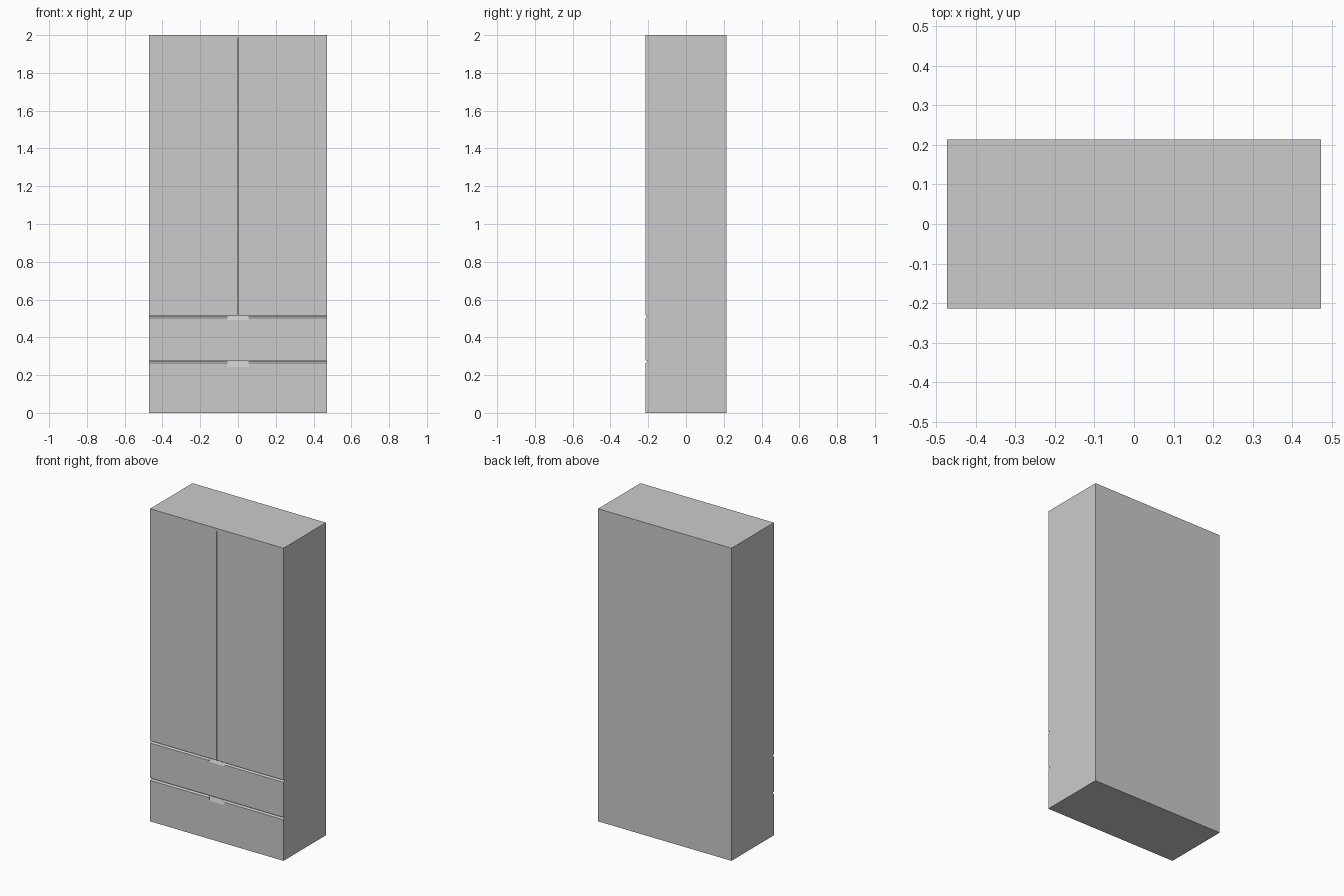
import bpy, bmesh

if "Cube" in bpy.data.objects:
    bpy.data.objects.remove(bpy.data.objects["Cube"])

W, D, H = 0.472, 0.214, 2.0      # half width, half depth, height
FRONT, BACK = -D, -D + 0.011     # front panel thickness range in y


def finish(name, bm):
    bmesh.ops.recalc_face_normals(bm, faces=bm.faces)
    mesh = bpy.data.meshes.new(name)
    bm.to_mesh(mesh)
    bm.free()
    obj = bpy.data.objects.new(name, mesh)
    bpy.context.collection.objects.link(obj)
    return obj


def loft(name, stations):
    """Skin a list of (x, yz profile) sections and cap both ends."""
    bm = bmesh.new()
    rings = [[bm.verts.new((x, y, z)) for y, z in prof] for x, prof in stations]
    for a, b in zip(rings, rings[1:]):
        for i in range(len(a)):
            j = (i + 1) % len(a)
            bm.faces.new((a[i], a[j], b[j], b[i]))
    bm.faces.new(rings[0])
    bm.faces.new(rings[-1])
    bmesh.ops.remove_doubles(bm, verts=bm.verts, dist=1e-5)
    return finish(name, bm)


# Cabinet body with a thin top lip that covers the doors
body = [(D, 0), (BACK, 0), (BACK, 1.985), (FRONT, 1.985), (FRONT, H), (D, H)]
loft("cabinet_body", [(-W, body), (W, body)])

# Pair of tall doors with a narrow seam between them
door = [(BACK, 0.516), (FRONT, 0.516), (FRONT, 1.985), (BACK, 1.985)]
for side, name in ((-1, "left_door"), (1, "right_door")):
    loft(name, [(side * 0.0015, door), (side * W, door)])


# Drawer fronts: chamfered top edge with a deeper finger pull in the middle
def drawer_front(name, z0, z1, pull):
    def profile(drop):
        return [(BACK, z0), (FRONT, z0), (FRONT, z1 - drop),
                (FRONT + 0.008, z1), (BACK, z1)]
    edge, scoop, half = profile(0.009), profile(pull), 0.055
    loft(name, [(-W, edge), (-half, edge), (-half, scoop),
                (half, scoop), (half, edge), (W, edge)])


drawer_front("lower_drawer_front", 0.0, 0.272, 0.028)
drawer_front("upper_drawer_front", 0.278, 0.511, 0.018)
